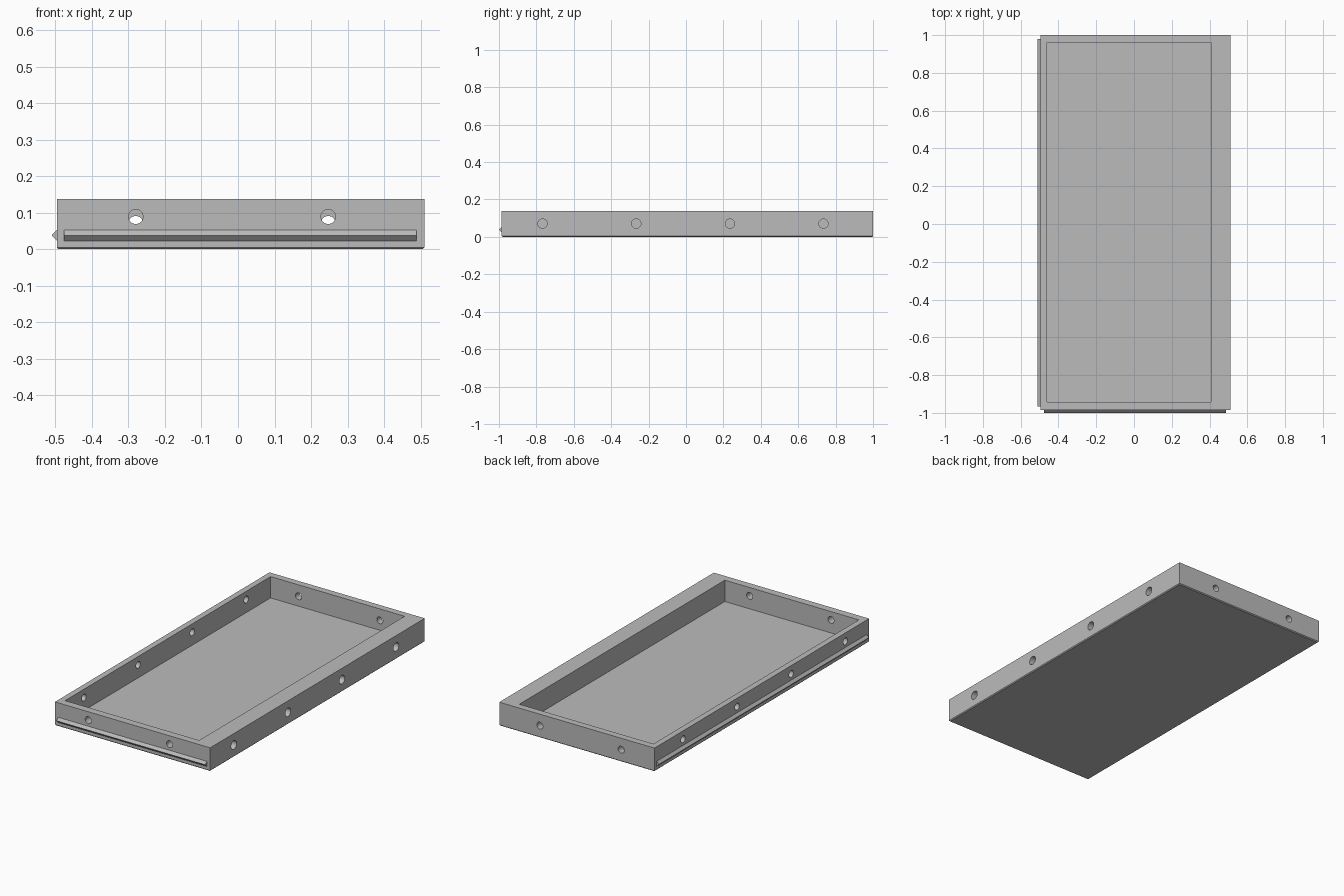
import bpy
import bmesh
from math import radians
from mathutils import Matrix, Vector

cube = bpy.data.objects.get("Cube")
if cube:
    bpy.data.objects.remove(cube, do_unlink=True)

# Outer shell, cavity and details
LEFT, RIGHT, FRONT, BACK, TOP = -0.496, 0.51, -0.986, 1.0, 0.138
FLOOR = 0.013
CHAMFER = 0.005

grey = bpy.data.materials.new("plain grey")
grey.use_nodes = True
colour = (0.5, 0.5, 0.5, 1)
grey.diffuse_color = colour
grey.node_tree.nodes["Principled BSDF"].inputs["Base Color"].default_value = colour


def make_object(name, bm):
    bmesh.ops.recalc_face_normals(bm, faces=bm.faces)
    mesh = bpy.data.meshes.new(name)
    bm.to_mesh(mesh)
    bm.free()
    mesh.materials.append(grey)
    obj = bpy.data.objects.new(name, mesh)
    bpy.context.collection.objects.link(obj)
    return obj


def box(name, low, high, chamfer=0):
    low, high = Vector(low), Vector(high)
    bm = bmesh.new()
    bmesh.ops.create_cube(bm, size=1, matrix=Matrix.Translation((low + high) / 2)
                          @ Matrix.Diagonal((*(high - low), 1)))
    if chamfer:
        bottom = [e for e in bm.edges if all(v.co.z < low.z + 0.001 for v in e.verts)]
        bmesh.ops.bevel(bm, geom=bottom, offset=chamfer, segments=1, affect='EDGES')
    return make_object(name, bm)


def cut(target, cutter):
    cutter.hide_render = True
    mod = target.modifiers.new("cut", 'BOOLEAN')
    mod.operation = 'DIFFERENCE'
    mod.solver = 'EXACT'
    mod.object = cutter
    bpy.context.view_layer.objects.active = target
    bpy.ops.object.modifier_apply(modifier=mod.name)
    bpy.data.objects.remove(cutter, do_unlink=True)


def drill(target, centre, axis, radius, depth):
    # Drill centred on the wall surface, reaching depth to either side
    turn = Matrix.Rotation(radians(90), 4, 'Y' if axis == 'X' else 'X')
    bm = bmesh.new()
    bmesh.ops.create_cone(bm, cap_ends=True, segments=32, radius1=radius, radius2=radius,
                          depth=2 * depth, matrix=Matrix.Translation(centre) @ turn)
    cut(target, make_object("drill", bm))


def ridge(name, start, end, outward):
    # Triangular snap ridge running along a wall
    start, end, out = Vector(start), Vector(end), Vector(outward)
    up = Vector((0, 0, 0.015))
    section = [up - out * 0.2, up, out, -up, -up - out * 0.2]
    bm = bmesh.new()
    ends = [[bm.verts.new(p + s) for s in section] for p in (start, end)]
    for loop in ends:
        bm.faces.new(loop)
    n = len(section)
    for i in range(n):
        j = (i + 1) % n
        bm.faces.new((ends[0][i], ends[0][j], ends[1][j], ends[1][i]))
    return make_object(name, bm)


# Tray with a wider rim on its left side
tray = box("tray", (LEFT, FRONT, 0), (RIGHT, BACK, TOP), CHAMFER)
cut(tray, box("cavity", (-0.461, -0.942, FLOOR), (0.408, 0.96, 0.3)))

# Through holes in the end walls: high at the front, low at the back
for x in (-0.28, 0.247):
    drill(tray, (x, FRONT, 0.089), 'Y', 0.02, 0.1)
    drill(tray, (x, BACK, 0.071), 'Y', 0.02, 0.1)

# Through holes in the thin side wall, blind sockets in the wide one
for y in (-0.767, -0.266, 0.235, 0.735):
    drill(tray, (LEFT, y, 0.089), 'X', 0.02, 0.1)
    drill(tray, (RIGHT, y, 0.071), 'X', 0.025, 0.05)

# Snap ridges on the front and the right side
ridge("front_ridge", (-0.476, FRONT, 0.038), (0.488, FRONT, 0.038), (0, -0.014, 0))
ridge("right_ridge", (LEFT, -0.965, 0.038), (LEFT, 0.98, 0.038), (-0.014, 0, 0))

# Round holes shade smoothly, everything else stays crisp
bpy.ops.object.select_all(action='DESELECT')
tray.select_set(True)
bpy.context.view_layer.objects.active = tray
bpy.ops.object.shade_smooth_by_angle(angle=radians(30))
